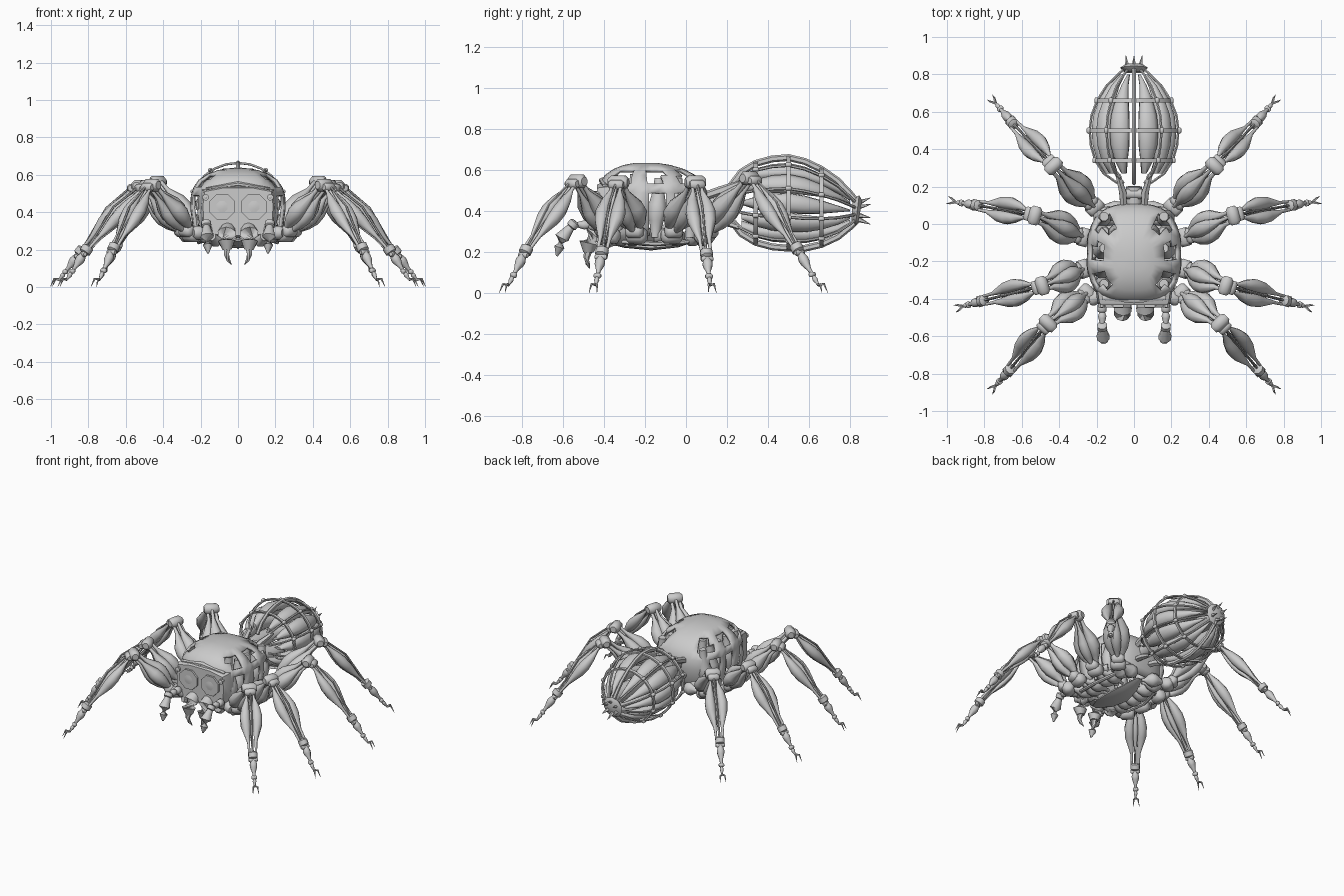
import bpy
import bmesh
from math import sin, cos, pi, radians
from mathutils import Vector as V

cube = bpy.data.objects.get("Cube")
if cube:
    bpy.data.objects.remove(cube)

grey = bpy.data.materials.new("grey")
grey.use_nodes = True
grey.diffuse_color = (0.6, 0.6, 0.6, 1)
grey.node_tree.nodes["Principled BSDF"].inputs["Base Color"].default_value = (0.6, 0.6, 0.6, 1)
Z = V((0, 0, 1))


def make(name, lofts, mirror=True, angle=50, skip=None, thick=0):
    """Skin lists of rings into one object; skip(face centre) drops faces."""
    bm = bmesh.new()
    for rings in lofts:
        vs = [[bm.verts.new(p) for p in r] for r in rings]
        n = len(vs[0])
        for lo, hi in zip(vs, vs[1:]):
            for i in range(n):
                bm.faces.new((lo[i], lo[(i + 1) % n], hi[(i + 1) % n], hi[i]))
        if not thick:
            bm.faces.new(vs[0][::-1])
        bm.faces.new(vs[-1])
    bmesh.ops.recalc_face_normals(bm, faces=bm.faces)
    if skip:
        bad = [f for f in bm.faces if skip(f.calc_center_median())]
        bmesh.ops.delete(bm, geom=bad, context='FACES')
    me = bpy.data.meshes.new(name)
    bm.to_mesh(me)
    bm.free()
    me.materials.append(grey)
    ob = bpy.data.objects.new(name, me)
    bpy.context.collection.objects.link(ob)
    if thick:
        m = ob.modifiers.new("thickness", 'SOLIDIFY')
        m.thickness = thick
    if mirror:
        ob.modifiers.new("mirror", 'MIRROR')
    bpy.ops.object.select_all(action='DESELECT')
    bpy.context.view_layer.objects.active = ob
    ob.select_set(True)
    bpy.ops.object.shade_smooth_by_angle(angle=radians(angle))


def tube(pts, radii, sides=8, flat=1.0):
    """Rings along a path; flat squashes the section vertically."""
    pts = [V(p) for p in pts]
    out = []
    for i, p in enumerate(pts):
        d = (pts[min(i + 1, len(pts) - 1)] - pts[max(i - 1, 0)]).normalized()
        ref = Z if abs(d.z) < 0.95 else V((0, 1, 0))
        s = d.cross(ref).normalized()
        u = s.cross(d)
        r = radii[i] if isinstance(radii, (list, tuple)) else radii
        out.append([p + (s * cos(a) + u * sin(a) * flat) * r
                    for a in [(k + 0.5) * 2 * pi / sides for k in range(sides)]])
    return out


def muscle(a, b, r, off=V(), rod=0.2):
    """Spindle with thin tendon ends between two points, bowed sideways by off."""
    a, b = V(a), V(b)
    prof = [(0, rod), (.13, rod + .06), (.28, .75), (.42, 1), (.55, .92), (.8, rod + .08), (1, rod)]
    return tube([a.lerp(b, t) + off * (0.45 + 0.55 * w) for t, w in prof],
                [r * w for t, w in prof])


def bar(a, b, r, sides=8):
    return tube([a, b], r, sides)


def bead(c, axis, length, r):
    c, d = V(c), V(axis).normalized() * length / 2
    return tube([c - d, c - d * .65, c + d * .65, c + d], [r * .6, r, r, r * .6])


# Legs: hip, knee, ankle, foot
legs = {
    "front_leg": ((.25, -.37, .28), (.46, -.53, .545), (.665, -.78, .21), (.74, -.865, .04)),
    "second_leg": ((.27, -.24, .28), (.49, -.33, .54), (.81, -.41, .2), (.915, -.44, .04)),
    "third_leg": ((.27, -.07, .28), (.53, .045, .54), (.84, .1, .19), (.955, .117, .04)),
    "rear_leg": ((.21, .09, .28), (.43, .31, .56), (.65, .54, .22), (.74, .645, .04)),
}
for name, joints in legs.items():
    hip, knee, ankle, foot = map(V, joints)
    out = (foot - hip) * V((1, 1, 0))
    out.normalize()
    side = out.cross(Z)
    up = side.cross((knee - hip).normalized())
    root = V((.04, hip.y * .75 - .04, .27))
    make(name + "_coxa", [
        muscle(root, hip, .048, side * .034), muscle(root, hip, .048, side * -.034),
        muscle(root + Z * .06, hip, .04),
        bead(hip, side, .1, .042), bead(hip + out * .035 + Z * .02, side, .085, .035)])
    make(name + "_femur", [
        muscle(hip, knee, .045, side * .046), muscle(hip, knee, .045, side * -.046),
        muscle(hip, knee, .043, up * .036), muscle(hip, knee, .036, up * -.038),
        bar(hip, knee, .01)])
    make(name + "_knee", [
        bead(knee, side, .1, .036),
        bead(knee + out * .035 - Z * .012, side, .075, .026)])
    k2 = knee + out * .02
    shin_up = side.cross((ankle - k2).normalized())
    make(name + "_tibia", [
        muscle(k2, ankle, .036, side * .04), muscle(k2, ankle, .036, side * -.04),
        muscle(k2, ankle, .018, shin_up * -.03), bar(k2, ankle, .008),
        tube([k2 + Z * .015, k2.lerp(ankle, .42) + shin_up * .045, ankle], .006, 6)])
    d = (foot - ankle).normalized()
    make(name + "_ankle", [bead(ankle, d, .05, .032), bead(ankle + d * .03, side, .06, .016)])
    toe = ankle.lerp(foot, .72)
    make(name + "_foot", [
        muscle(ankle, toe, .026, rod=.35), bead(toe, side, .035, .014),
        muscle(toe, foot, .013, rod=.5)])
    make(name + "_claws", [
        tube([foot, foot + out * .025 + side * s * .014 + Z * .004,
              foot + out * .045 + side * s * .02 - Z * .038], [.008, .006, .001], 5)
        for s in (-1, 1)])


# Thorax shell: rounded-square rings stacked into a dome with windows
def oval(z, s, shift=0.0, n=40):
    pts = []
    for k in range(n):
        a = (k + .5) * 2 * pi / n
        c, e = cos(a), sin(a)
        f = (abs(c) ** 2.7 + abs(e) ** 2.7) ** (-1 / 2.7)
        pts.append(V((.255 * s * c * f, -.16 - shift + .27 * s * e * f, z)))
    return pts


def window(c):
    x, y, z = abs(c.x), c.y, c.z
    upper = .52 < z < .605 and x > .1 and any(abs(y - w) < .045 for w in (-.3, -.15, 0))
    lower = .3 < z < .5 and x > .15 and any(abs(y - w) < .042 for w in (-.29, -.15, 0))
    return upper or lower


make("thorax_shell", [[oval(.28, .86), oval(.32, .95), oval(.42, 1), oval(.49, .99),
                       oval(.535, .93, .008), oval(.575, .82, .015), oval(.605, .64, .022),
                       oval(.625, .42, .03), oval(.635, .2, .035)]],
     mirror=False, angle=60, skip=window, thick=.018)
make("thorax_muscles", [muscle((.18, y, .27), (.16, y + .02, .56), .05, rod=.5)
                        for y in (-.34, -.25, -.15, -.06, .02)] +
     [muscle((.09, y, .27), (.1, y, .58), .05, rod=.5) for y in (-.25, -.05)])
make("sternum", [tube([(0, -.4, .25), (0, -.3, .235), (0, -.17, .225), (0, -.04, .235), (0, .06, .26)],
                      [.02, .07, .085, .06, .02], 10, .2)], mirror=False)
make("belly_rim", [tube([(.12, -.4, .27), (.2, -.3, .25), (.21, -.15, .24), (.18, 0, .25),
                         (.08, .09, .28)], .012, 6)])


# Face: chamfered panel with large eyes
def panel(y, s):
    half = [(.09, .27), (.16, .285), (.19, .33), (.195, .44), (.185, .515), (.08, .535)]
    loop = half + [(-x, z) for x, z in half[::-1]]
    return [V((x * s, y, .4 + (z - .4) * s)) for x, z in loop]


make("face", [[panel(-.36, 1.05), panel(-.42, 1.0), panel(-.433, .96)]], mirror=False, angle=30)
make("brow", [tube([(-.17, -.395, .525), (0, -.4, .55), (.17, -.395, .525)],
                   [.012, .026, .012], 8, .6)], mirror=False)
for name, x, z, r in (("main_eye", .085, .43, .074), ("side_eye", .172, .48, .018)):
    make(name, [tube([(x, -.42, z), (x, -.447, z), (x, -.447, z), (x, -.437, z), (x, -.445, z),
                      (x, -.45, z)], [r, r, r * .88, r * .85, r * .6, r * .2], 8)], angle=30)

# Jaws, fangs and feelers
make("jaw", [tube([(.055, -.41, .31), (.06, -.455, .285), (.062, -.475, .245), (.058, -.475, .2)],
                  [.04, .05, .046, .026], 10)])
make("fang", [tube([(.058, -.475, .21), (.062, -.485, .175), (.052, -.48, .145), (.035, -.47, .12)],
                   [.02, .016, .011, .002], 6)])
p = [V(c) for c in ((.15, -.39, .28), (.17, -.45, .33), (.17, -.55, .335), (.165, -.605, .27),
                    (.16, -.63, .18))]
make("feeler", [muscle(p[0], p[1], .03, rod=.6), bead(p[1], p[2] - p[1], .05, .026),
                muscle(p[1], p[2], .024, rod=.5), bead(p[2], p[3] - p[2], .04, .028),
                tube([p[2], p[2].lerp(p[3], .5), p[3], p[3].lerp(p[4], .5), p[4]],
                     [.016, .026, .037, .027, .005])])
make("lower_jaw", [muscle((.1, -.34, .25), (.14, -.43, .27), .045, rod=.5),
                   bead((.2, -.39, .29), (1, -.6, 0), .1, .038)])

# Abdomen: egg-shaped wire cage around long muscles
stations = [(.22, .09), (.27, .16), (.34, .205), (.42, .228), (.5, .235), (.58, .225),
            (.66, .195), (.74, .145), (.8, .085), (.835, .045)]


def egg(y, r, a, k=1.0):
    cz = .44 - .04 * max(0, (y - .5) / .33)
    return V((r * k * 1.04 * sin(a), y, cz + r * k * .94 * cos(a)))


spin = 2 * pi / 10
make("abdomen_muscles", [
    [[egg(y, r, a + spin * .49 * g * cos(t), .78 + .16 * sin(t))
      for t in [k * 2 * pi / 10 for k in range(10)]]
     for (y, r), g in zip(stations[1:-1], (.25, .68, .9, .95, .9, .75, .5, .22))]
    for a in [spin * (i + .5) * .92 + .13 for i in range(5)]], angle=60)
make("cage_ribs", [tube([egg(y, r, i * pi / 5, 1.02) for y, r in stations], .0075, 6)
                   for i in range(10)], mirror=False)
make("cage_spines", [tube([egg(y, r, a) for y, r in stations], .012, 6, 1.4)
                     for a in (0, pi)], mirror=False)
hoops, nodes = [], []
for y, r in (stations[2], stations[4], stations[6]):
    hoops.append([[egg(y + dy, r, k * pi / 12, s) for k in range(24)]
                  for dy, s in ((-.01, .99), (-.01, 1.04), (.01, 1.04), (.01, .99), (-.01, .99))])
    nodes += [bead(egg(y, r, k * pi / 5, 1.04), (0, 1, 0), .03, .012) for k in (1, 2, 3, 4)]
make("cage_hoops", hoops, mirror=False, thick=.001,
     skip=lambda c: abs(c.x) < .01 and .35 < c.z < .5)
make("cage_nodes", nodes)

# Tail cap with spikes, and the waist joint
make("tail_cap", [tube([(0, .81, .405), (0, .835, .403), (0, .85, .4)], [.05, .075, .05], 10)],
     mirror=False)
make("tail_spikes", [tube([(.04 * sin(a), .84, .4 + .04 * cos(a)),
                           (.05 * sin(a), .9, .4 + .065 * cos(a))], [.014, .001], 5)
                     for a in [i * pi / 3 for i in range(6)]], mirror=False)
make("waist", [bar((0, .06, .44), (0, .2, .45), .045),
               bar((-.06, .16, .47), (.06, .16, .47), .028)], mirror=False)
make("waist_links", [tube([(.055, .08, .47), (.06, .17, .5), (.09, .27, .54)], [.02, .022, .012], 6),
                     tube([(.05, .06, .38), (.06, .16, .36), (.08, .26, .32)], [.02, .022, .012], 6)])
